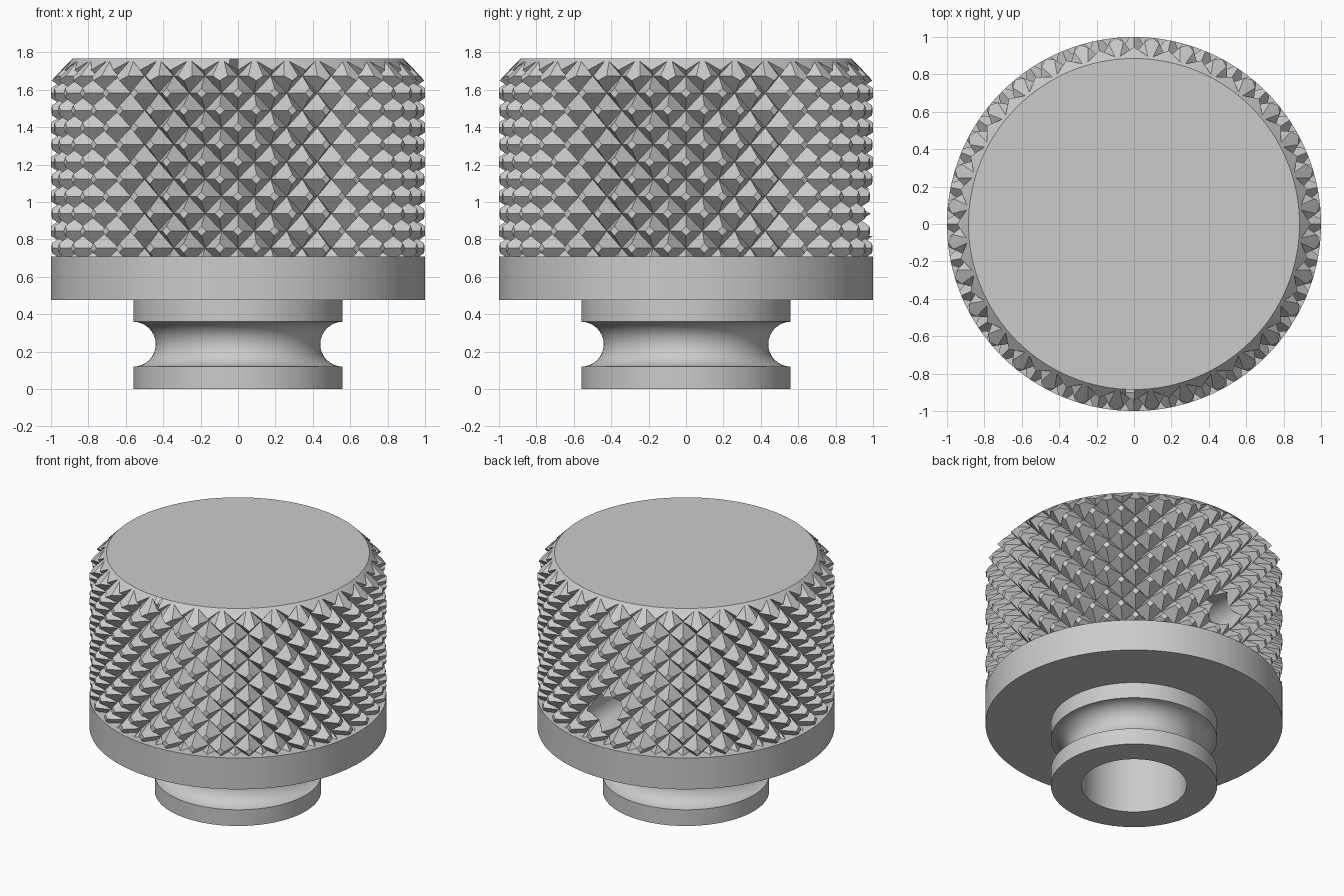
import bpy
import bmesh
import math

if "Cube" in bpy.data.objects:
    bpy.data.objects.remove(bpy.data.objects["Cube"], do_unlink=True)

HEIGHT = 1.767        # overall height
HEAD_BASE = 0.477     # underside of the wide head
FLANGE_TOP = 0.71     # top of the plain band
KNURLS = 32           # diamonds around the head
ROW = (HEIGHT - HEAD_BASE) / 14   # half a diamond high

metal = bpy.data.materials.new("grey metal")
metal.use_nodes = True
metal.diffuse_color = (0.6, 0.6, 0.6, 1)
metal.node_tree.nodes["Principled BSDF"].inputs["Base Color"].default_value = (0.6, 0.6, 0.6, 1)


def finish(name, bm):
    bmesh.ops.recalc_face_normals(bm, faces=bm.faces)
    mesh = bpy.data.meshes.new(name)
    bm.to_mesh(mesh)
    bm.free()
    mesh.materials.append(metal)
    obj = bpy.data.objects.new(name, mesh)
    bpy.context.collection.objects.link(obj)
    return obj


def add_ring(bm, radius, z, count):
    angles = [2 * math.pi * i / count for i in range(count)]
    return [bm.verts.new((radius * math.cos(a), radius * math.sin(a), z)) for a in angles]


def lathe(name, profile, steps=128):
    """Revolve (radius, height) points around z; the two ends become flat discs."""
    bm = bmesh.new()
    rings = [add_ring(bm, r, z, steps) for r, z in profile]
    for low, high in zip(rings, rings[1:]):
        for i in range(steps):
            k = (i + 1) % steps
            bm.faces.new((low[i], low[k], high[k], high[i]))
    bm.faces.new(rings[0])
    bm.faces.new(rings[-1])
    return finish(name, bm)


def boolean(target, tool, operation):
    mod = target.modifiers.new("cut", 'BOOLEAN')
    mod.operation = operation
    mod.solver = 'EXACT'
    mod.object = tool
    bpy.context.view_layer.update()
    bpy.context.view_layer.objects.active = target
    bpy.ops.object.modifier_apply(modifier=mod.name)
    bpy.data.objects.remove(tool, do_unlink=True)


def knurl_body(peak, valley, first, last):
    """Checkerboard of peaks and valleys, folded along the diagonal grooves."""
    bm = bmesh.new()
    count = 2 * KNURLS
    rings = []
    for j in range(first, last + 1):
        ring = add_ring(bm, 1, HEAD_BASE + ROW * j, count)
        for i, v in enumerate(ring):
            r = valley if (i + j) % 2 else peak
            v.co.x *= r
            v.co.y *= r
        rings.append(ring)
    for j, (low, high) in enumerate(zip(rings, rings[1:]), first):
        for i in range(count):
            k = (i + 1) % count
            a, b, c, d = low[i], low[k], high[k], high[i]
            tris = ((a, b, c), (a, c, d)) if (i + j) % 2 else ((a, b, d), (b, c, d))
            for tri in tris:
                bm.faces.new(tri)
    # Close both ends with a fan
    for ring in (rings[0], rings[-1]):
        centre = bm.verts.new((0, 0, ring[0].co.z))
        for i in range(count):
            bm.faces.new((ring[i], ring[(i + 1) % count], centre))
    return finish("knurl_body", bm)


# Outer envelope: bore, grooved stem, wide head with chamfered rim
groove = []
for s in range(17):
    t = math.pi * s / 16
    groove.append((0.56 - 0.12 * math.sin(t), 0.24 - 0.12 * math.cos(t)))
knob = lathe("knurled_knob",
             [(0.355, 1.2), (0.355, 0), (0.56, 0)] + groove +
             [(0.56, HEAD_BASE), (1, HEAD_BASE), (1, 1.65), (0.885, HEIGHT)])

# Oversized knurling on a plain block, trimmed to the envelope so peaks are blunted
blank = lathe("blank", [(1.1, -0.1), (1.1, FLANGE_TOP)])
boolean(blank, knurl_body(1.04, 0.9, 2, 16), 'UNION')
boolean(knob, blank, 'INTERSECT')

# Set screw hole through the back wall into the bore
hole = lathe("screw_hole_cutter", [(0.125, 0), (0.125, 1)], 48)
hole.rotation_euler.x = -math.pi / 2
hole.location = (0, 0.2, 0.943)
hole.hide_render = True
boolean(knob, hole, 'DIFFERENCE')

# Smooth the turned surfaces, keep the facets crisp
bpy.ops.object.select_all(action='DESELECT')
knob.select_set(True)
bpy.context.view_layer.objects.active = knob
bpy.ops.object.shade_smooth_by_angle(angle=math.radians(20))
